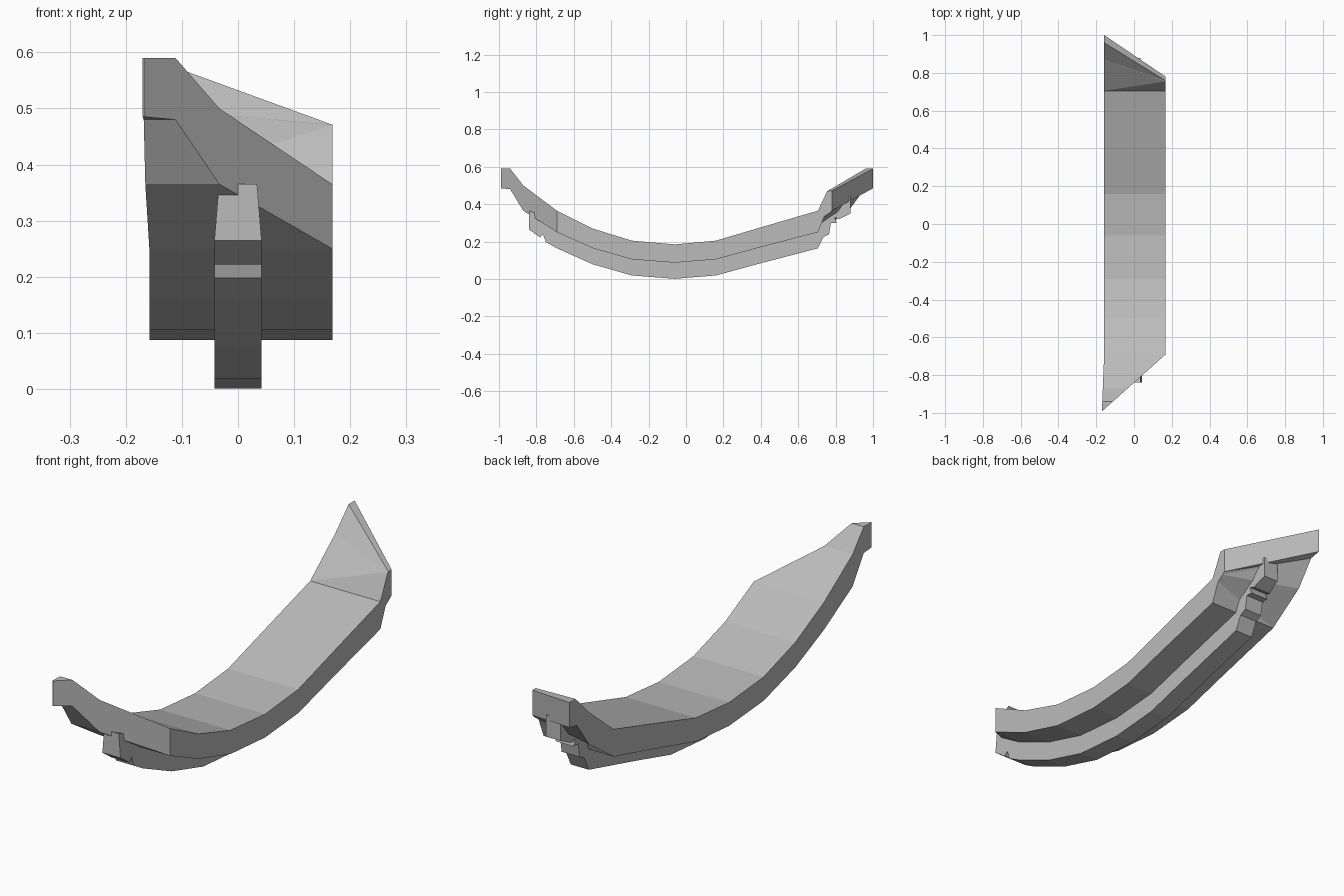
import bpy
import bmesh

default = bpy.data.objects.get("Cube")
if default:
    bpy.data.objects.remove(default, do_unlink=True)

LEFT, RIGHT = -0.158, 0.168

grey = bpy.data.materials.new("plain grey")
grey.use_nodes = True
grey.diffuse_color = (0.5, 0.5, 0.5, 1)
grey.node_tree.nodes["Principled BSDF"].inputs["Base Color"].default_value = (0.5, 0.5, 0.5, 1)


def finish(bm, name):
    """Turn a bmesh into a flat shaded object."""
    bmesh.ops.remove_doubles(bm, verts=bm.verts, dist=0.0001)
    bmesh.ops.recalc_face_normals(bm, faces=bm.faces)
    mesh = bpy.data.meshes.new(name)
    bm.to_mesh(mesh)
    bm.free()
    mesh.materials.append(grey)
    obj = bpy.data.objects.new(name, mesh)
    bpy.context.collection.objects.link(obj)
    return obj


def straight(y, top, bottom):
    """Cross-section of the plate; the front is cut diagonally."""
    ahead = max(0, -0.69 - y)
    right = RIGHT - ahead * 1.118
    left = LEFT - ahead * 0.04
    return [(left, y, top), (right, y, top), (right, y, bottom), (left, y, bottom)]


def skewed(left_top, right_top, right_bottom, left_bottom):
    """Cross-section whose corners lie at different depths."""
    return [(LEFT, *left_top), (RIGHT, *right_top),
            (RIGHT, *right_bottom), (LEFT, *left_bottom)]


# Curved plate: front horn, shallow arc, long straight run
profile = [(-0.99, 0.59, 0.485), (-0.94, 0.59, 0.48), (-0.87, 0.5, 0.365),
           (-0.69, 0.365, 0.25), (-0.5, 0.27, 0.165), (-0.29, 0.205, 0.105),
           (-0.06, 0.185, 0.087), (0.16, 0.205, 0.105), (0.38, 0.27, 0.165),
           (0.705, 0.365, 0.25)]
rings = [straight(*p) for p in profile]

# Upturned rear horn with a slanting end
rings.append(skewed((0.87, 0.5), (0.755, 0.47), (0.74, 0.335), (0.87, 0.365)))
rings.append(skewed((0.96, 0.59), (0.758, 0.471), (0.77, 0.355), (0.95, 0.475)))
rings.append(skewed((1, 0.59), (0.78, 0.471), (0.78, 0.365), (1, 0.485)))

bm = bmesh.new()
loops = [[bm.verts.new(co) for co in ring] for ring in rings]
for a, b in zip(loops, loops[1:]):
    for i in range(4):
        j = (i + 1) % 4
        if i == 2:
            bm.faces.new((a[i], a[j], b[i]))
            bm.faces.new((a[j], b[j], b[i]))
        else:
            bm.faces.new((a[i], a[j], b[j]))
            bm.faces.new((a[i], b[j], b[i]))
bm.faces.new(loops[0])
bm.faces.new(loops[-1])
finish(bm, "curved_plate")

# Keel rib underneath, with a notched catch at each end
front_catch = [(-0.84, 0.365), (-0.84, 0.265), (-0.78, 0.222),
               (-0.765, 0.24), (-0.75, 0.198)]
rear_catch = [(0.735, 0.225), (0.765, 0.24), (0.775, 0.3), (0.805, 0.3),
              (0.795, 0.33), (0.82, 0.32), (0.88, 0.35), (0.88, 0.44), (0.86, 0.44)]
middle = profile[3:]
underside = [(y, bottom - 0.086) for y, top, bottom in middle]
embedded = [(y, bottom + 0.03) for y, top, bottom in reversed(middle)]
outline = front_catch + underside + rear_catch + embedded + [(-0.8, 0.35)]

bm = bmesh.new()
sides = []
for sign in (-1, 1):
    verts = []
    for y, z in outline:
        half = 0.042 if z < 0.34 else 0.034
        verts.append(bm.verts.new((sign * half, y, z)))
    sides.append(verts)
    bm.faces.new(verts)
for i in range(len(outline)):
    a, b = sides
    bm.faces.new((a[i - 1], a[i], b[i], b[i - 1]))
finish(bm, "keel_rib")
